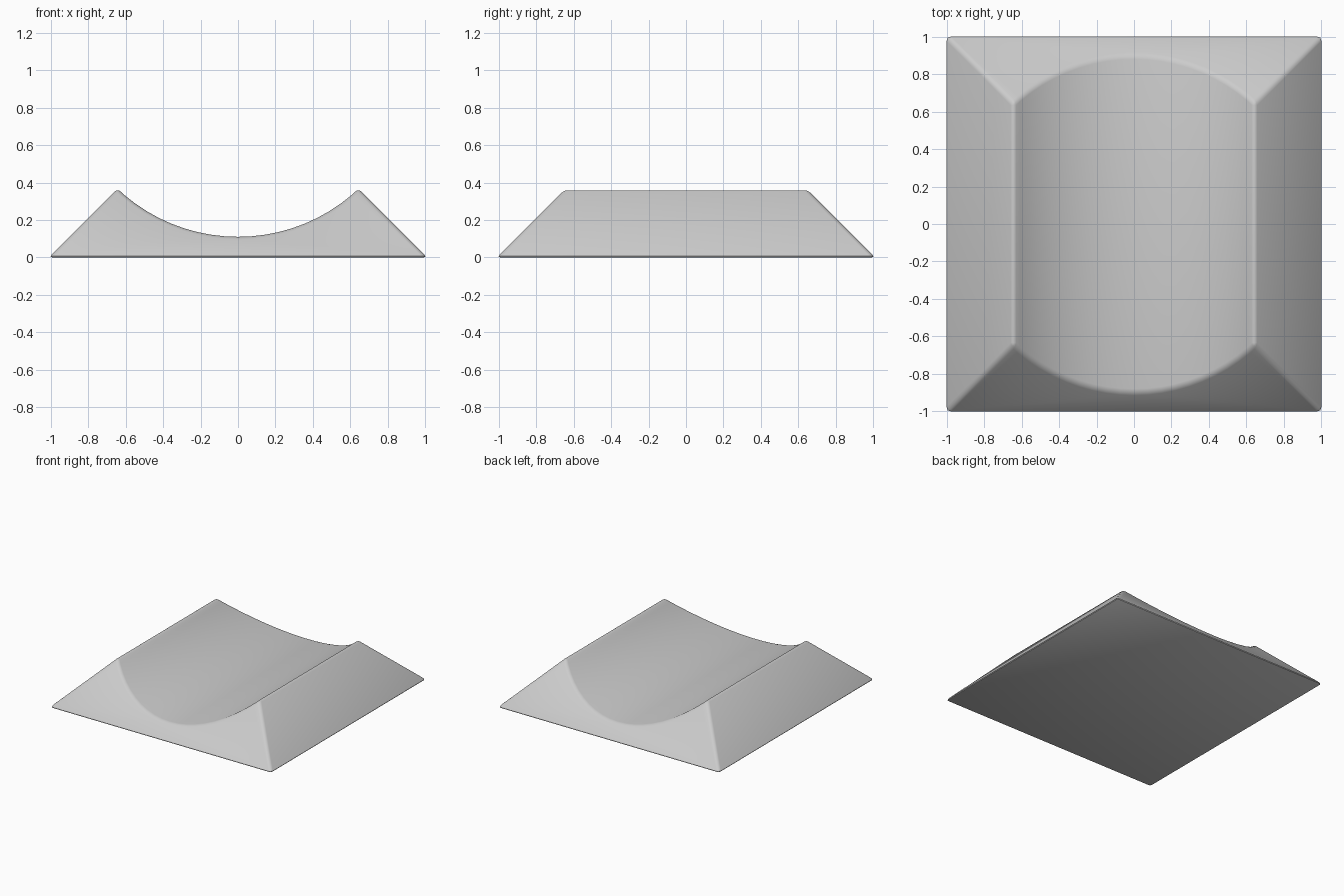
import bpy
import math

if "Cube" in bpy.data.objects:
    bpy.data.objects.remove(bpy.data.objects["Cube"])

HALF = 1.012        # base half-width before edge rounding
ROUND = 0.02        # edge rounding width
TROUGH_R = 0.938    # radius of the cylindrical trough
TROUGH_Z = 1.048    # height of its axis

# Square 45-degree pyramid
bpy.ops.mesh.primitive_cone_add(vertices=4, radius1=HALF * math.sqrt(2), radius2=0,
                                depth=HALF, location=(0, 0, HALF / 2),
                                rotation=(0, 0, math.pi / 4))
base = bpy.context.object
base.name = "cradle_block"
bpy.ops.object.transform_apply(location=True, rotation=True, scale=True)

# Cylinder lying along y that scoops out the trough
bpy.ops.mesh.primitive_cylinder_add(vertices=80, radius=TROUGH_R, depth=3,
                                    location=(0, 0, TROUGH_Z),
                                    rotation=(math.pi / 2, 0, 0))
cutter = bpy.context.object
cutter.name = "trough_cutter"
cutter.hide_render = True
cutter.hide_set(True)

# Cut the trough, then soften every sharp edge
cut = base.modifiers.new("trough", 'BOOLEAN')
cut.operation = 'DIFFERENCE'
cut.solver = 'EXACT'
cut.object = cutter
soft = base.modifiers.new("soft_edges", 'BEVEL')
soft.width = ROUND
soft.segments = 3
soft.limit_method = 'ANGLE'
soft.angle_limit = math.radians(30)

# Smooth shading, applied with the modifiers baked in
bpy.ops.object.select_all(action='DESELECT')
base.select_set(True)
bpy.context.view_layer.objects.active = base
for name in ("trough", "soft_edges"):
    bpy.ops.object.modifier_apply(modifier=name)
bpy.data.objects.remove(cutter)
bpy.ops.object.shade_smooth_by_angle(angle=math.radians(35))
